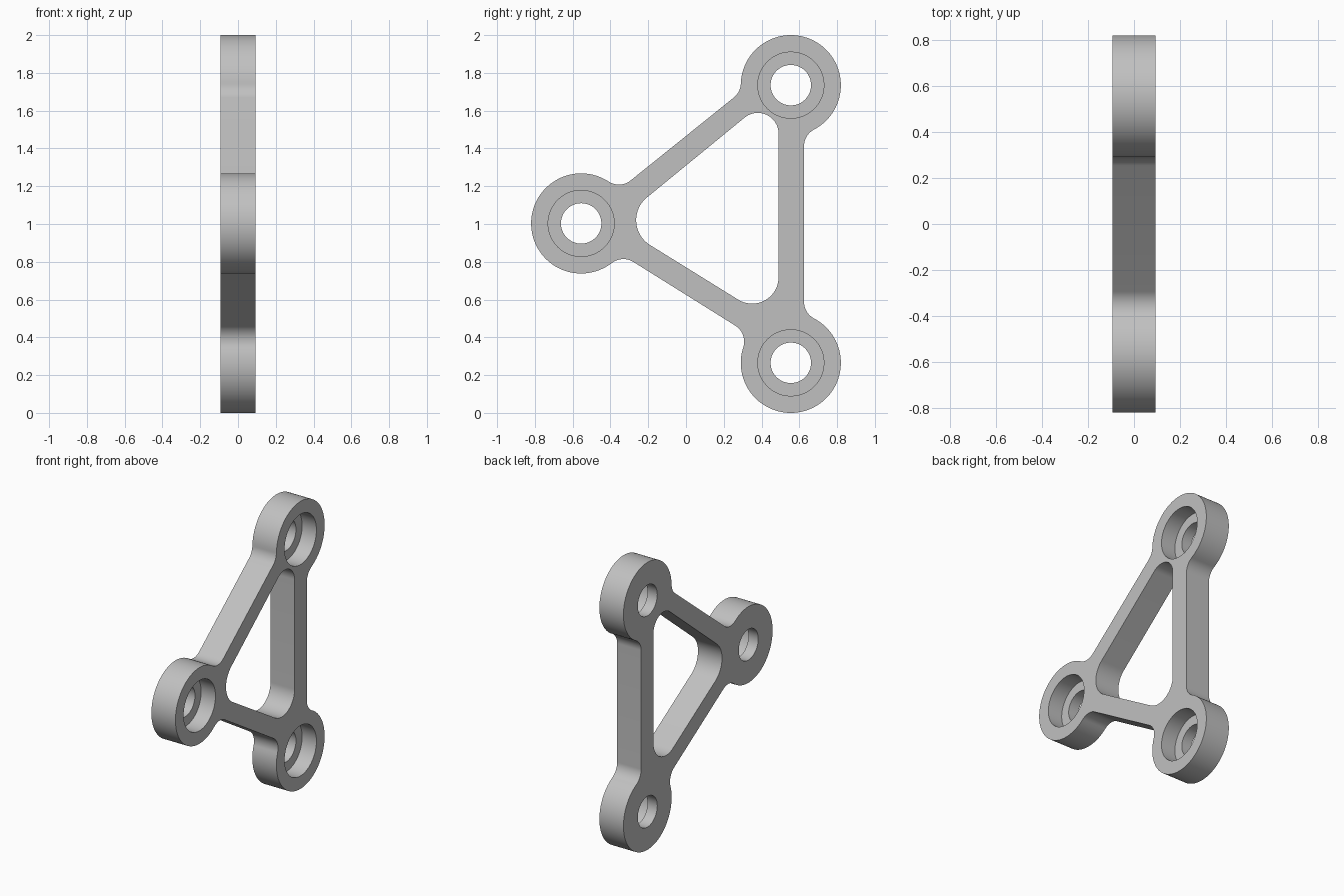
import bpy, bmesh, math
from mathutils import Vector

if "Cube" in bpy.data.objects:
    bpy.data.objects.remove(bpy.data.objects["Cube"])

HALF = 0.0925           # half the plate thickness
SEAT = HALF - 0.11      # x of the counterbore floor
BOSS_R, BORE_R, HOLE_R, FILLET = 0.265, 0.175, 0.107, 0.1

# Profile is drawn in (y, z); bosses run clockwise: front, upper, lower
bosses = [Vector(p) for p in ((-0.555, 1.003), (0.555, 1.735), (0.555, 0.265))]
# Outer edge line of the arm that leaves each boss
arms = [((-0.29, 1.233), (0.25, 1.667)),
        ((0.625, 1.41), (0.625, 0.59)),
        ((0.24, 0.475), (-0.28, 0.80))]
# Window corners with their rounding radius
corners = [((-0.375, 1.003), 0.155), ((0.49, 1.71), 0.11), ((0.49, 0.467), 0.14)]


def arc(c, p0, p1, ccw):
    """Points on the circle about c, from p0 to p1."""
    a0 = math.atan2(p0.y - c.y, p0.x - c.x)
    a1 = math.atan2(p1.y - c.y, p1.x - c.x)
    sweep = (a1 - a0) % math.tau
    if not ccw:
        sweep -= math.tau
    r = (p0 - c).length
    n = max(8, int(abs(sweep) / math.radians(4)))
    return [c + r * Vector((math.cos(a0 + sweep * i / n), math.sin(a0 + sweep * i / n)))
            for i in range(n + 1)]


def fillet(boss, p, d, side):
    """Concave fillet between a boss and an arm edge: centre, boss and edge tangents."""
    n = Vector((-d.y, d.x))
    q = p + n * FILLET
    t = (boss - q).dot(d)
    gap = (boss - (q + d * t)).length
    c = q + d * (t + side * math.sqrt((BOSS_R + FILLET) ** 2 - gap ** 2))
    return c, boss + (c - boss).normalized() * BOSS_R, c - n * FILLET


def outer_profile():
    ends = []
    for i, (a, b) in enumerate(arms):
        a, b = Vector(a), Vector(b)
        d = (b - a).normalized()
        ends.append((fillet(bosses[i], a, d, 1), fillet(bosses[(i + 1) % 3], a, d, -1)))
    pts = []
    for i, (start, end) in enumerate(ends):
        k = (i + 1) % 3
        pts += arc(start[0], start[1], start[2], True)
        pts += arc(end[0], end[2], end[1], True)
        pts += arc(bosses[k], end[1], ends[k][0][1], False)[1:-1]
    return pts


def window_profile():
    pts = []
    for i, (v, r) in enumerate(corners):
        v = Vector(v)
        u = (Vector(corners[i - 1][0]) - v).normalized()
        w = (Vector(corners[(i + 1) % 3][0]) - v).normalized()
        half = u.angle(w) / 2
        c = v + (u + w).normalized() * (r / math.sin(half))
        reach = r / math.tan(half)
        pts += arc(c, v + u * reach, v + w * reach, False)
    return pts


def circle(c, r, n=96):
    return [c + r * Vector((math.cos(math.tau * i / n), math.sin(math.tau * i / n)))
            for i in range(n)]


bm = bmesh.new()


def ring(pts, x):
    verts = [bm.verts.new((x, p.x, p.y)) for p in pts]
    edges = [bm.edges.new((verts[i - 1], verts[i])) for i in range(len(verts))]
    return verts, edges


def wall(a, b):
    for i in range(len(a[0])):
        bm.faces.new((a[0][i - 1], a[0][i], b[0][i], b[0][i - 1]))


# Outer rim and window walls
bore_cap, plain_cap = [], []
for pts in (outer_profile(), window_profile()):
    near, far = ring(pts, HALF), ring(pts, -HALF)
    wall(near, far)
    bore_cap += near[1]
    plain_cap += far[1]

# Counterbored holes: wide bore, flat seat, narrow through hole
for c in bosses:
    rings = [ring(circle(c, r), x) for r, x in
             ((BORE_R, HALF), (BORE_R, SEAT), (HOLE_R, SEAT), (HOLE_R, -HALF))]
    for a, b in zip(rings, rings[1:]):
        wall(a, b)
    bore_cap += rings[0][1]
    plain_cap += rings[-1][1]

# Flat side faces
for edges, x in ((bore_cap, 1), (plain_cap, -1)):
    bmesh.ops.triangle_fill(bm, edges=edges, use_beauty=True, normal=(x, 0, 0))
bmesh.ops.recalc_face_normals(bm, faces=bm.faces)

mesh = bpy.data.meshes.new("triangular_bracket")
bm.to_mesh(mesh)
bm.free()
bracket = bpy.data.objects.new("triangular_bracket", mesh)
bpy.context.collection.objects.link(bracket)

# Plain grey material
grey = bpy.data.materials.new("light_grey")
grey.use_nodes = True
colour = (0.53, 0.53, 0.53, 1)
grey.diffuse_color = colour
grey.node_tree.nodes["Principled BSDF"].inputs["Base Color"].default_value = colour
mesh.materials.append(grey)

bpy.ops.object.select_all(action="DESELECT")
bracket.select_set(True)
bpy.context.view_layer.objects.active = bracket
bpy.ops.object.shade_smooth_by_angle(angle=math.radians(30))
